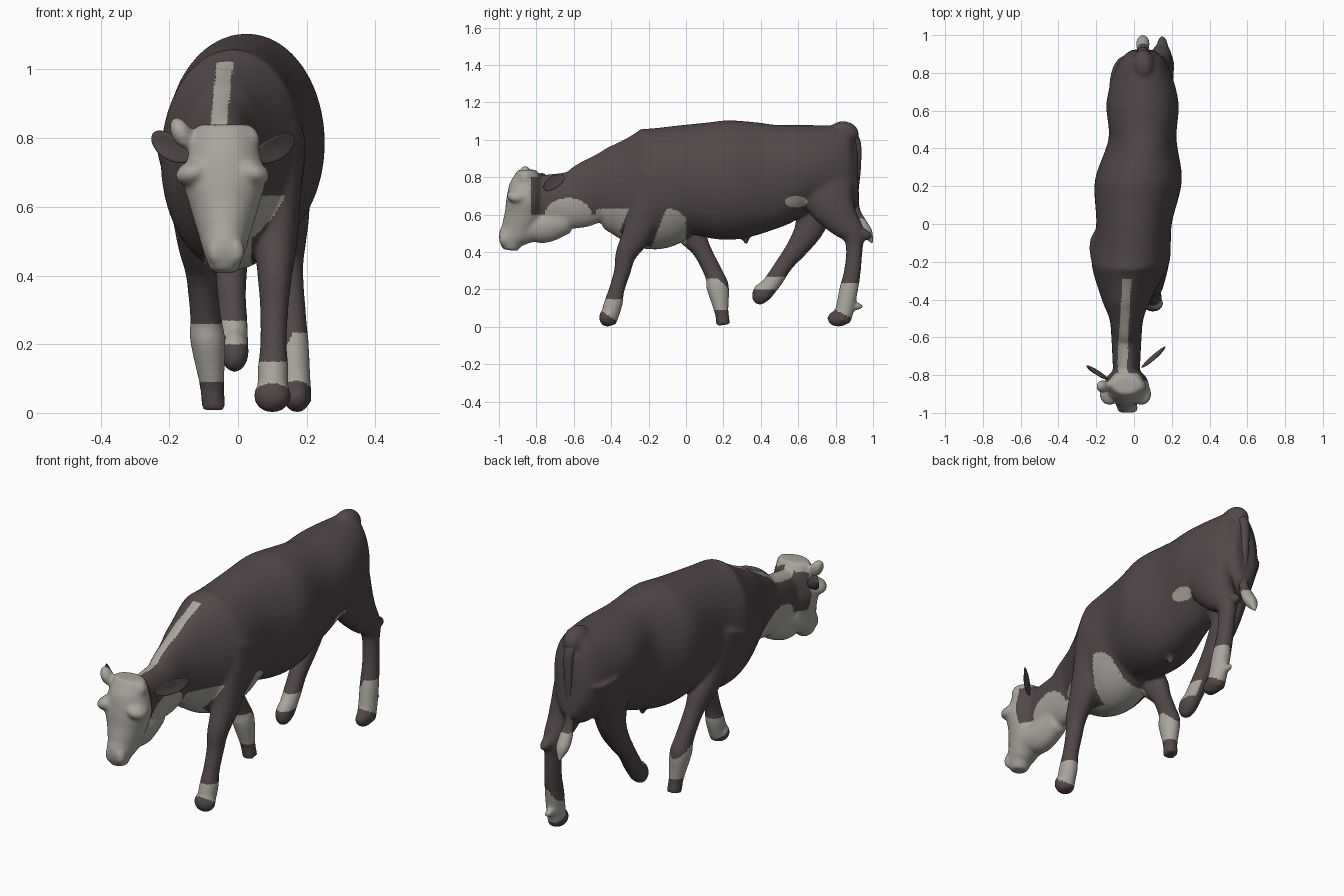
import bpy, bmesh, math
from mathutils import Vector

if "Cube" in bpy.data.objects:
    bpy.data.objects.remove(bpy.data.objects["Cube"], do_unlink=True)


def material(name, colour):
    mat = bpy.data.materials.new(name)
    mat.use_nodes = True
    mat.diffuse_color = (*colour, 1)
    mat.node_tree.nodes["Principled BSDF"].inputs["Base Color"].default_value = (*colour, 1)
    return mat


COAT = material("dark_brown_coat", (.085, .066, .066))
WHITE = material("off_white_hair", (.4, .38, .34))


def spline(points, steps=7):
    """Catmull-Rom refinement of (x, y, z, half_width, half_depth) points."""
    points = [Vector(point) for point in points]
    points = [points[0], *points, points[-1]]
    refined = []
    for before, start, end, after in zip(points, points[1:], points[2:], points[3:]):
        for step in range(steps):
            t = step / steps
            slope = (end - before) / 2
            next_slope = (after - start) / 2
            blend = t * t * (3 - 2 * t)
            refined.append(start.lerp(end, blend) + slope * t * (1 - t) ** 2
                           - next_slope * t * t * (1 - t))
    return refined + [points[-1]]


def loft(bm, points, sides=40):
    """Closed skin of elliptical rings set square to the path."""
    path = spline(points)
    rings = []
    for index, point in enumerate(path):
        tangent = path[min(index + 1, len(path) - 1)] - path[max(index - 1, 0)]
        across = Vector((0, -tangent[2], tangent[1])).normalized() * point[4]
        sideways = Vector((point[3], 0, 0))
        centre = Vector(point[:3])
        angles = [math.tau * side / sides for side in range(sides)]
        rings.append([bm.verts.new(centre + sideways * math.cos(angle) + across * math.sin(angle))
                      for angle in angles])
    faces = [bm.faces.new(rings[0]), bm.faces.new(rings[-1])]
    for low, high in zip(rings, rings[1:]):
        for side in range(sides):
            other = (side + 1) % sides
            faces.append(bm.faces.new((low[side], low[other], high[other], high[side])))
    bmesh.ops.recalc_face_normals(bm, faces=faces)


def ball(bm, centre, size, axis=(0, 0, 1)):
    """Ellipsoid whose local z follows the given axis."""
    turn = Vector(axis).to_track_quat('Z', 'Y')
    made = bmesh.ops.create_uvsphere(bm, u_segments=24, v_segments=14, radius=1)
    for vert in made["verts"]:
        vert.co = turn @ (vert.co * Vector(size)) + Vector(centre)


def leg(bm, hip_x, foot_x, path):
    """Leg along (y, z, half_depth); it leans from hip to foot, thick parts are flatter."""
    top, bottom = path[0][1], path[-1][1]
    points = []
    for y, z, depth in path:
        lean = ((top - z) / (top - bottom)) ** .7
        points.append((hip_x + (foot_x - hip_x) * lean, y, z, depth * (1.1 - 4 * depth), depth))
    loft(bm, points)


def finish(name, bm, is_white, voxel=None):
    """Make an object, optionally fuse its parts, and colour its faces by rule."""
    mesh = bpy.data.meshes.new(name)
    bm.to_mesh(mesh)
    bm.free()
    obj = bpy.data.objects.new(name, mesh)
    bpy.context.collection.objects.link(obj)
    if voxel:
        fuse = obj.modifiers.new("fuse", 'REMESH')
        fuse.mode = 'VOXEL'
        fuse.voxel_size = voxel
        relax = obj.modifiers.new("relax", 'SMOOTH')
        relax.factor = .5
        relax.iterations = 12
        graph = bpy.context.evaluated_depsgraph_get()
        mesh = bpy.data.meshes.new_from_object(obj.evaluated_get(graph))
        obj.modifiers.clear()
        obj.data = mesh
    mesh.materials.clear()
    mesh.materials.append(COAT)
    mesh.materials.append(WHITE)
    for face in mesh.polygons:
        face.material_index = int(is_white(face.center, face.normal))
        face.use_smooth = True


# Trunk and neck: the spine swings gently from side to side
trunk = [(-.8, .68, .07, .13), (-.6, .68, .08, .155), (-.5, .72, .09, .175), (-.4, .73, .13, .235),
         (-.2, .735, .205, .325), (0, .785, .2, .295), (.23, .785, .23, .32), (.45, .81, .18, .285),
         (.65, .85, .19, .23), (.85, .83, .13, .24), (.92, .83, .06, .17)]
bm = bmesh.new()
loft(bm, [(max(-.04, min(.045, y / 10)), y, z, width, depth) for y, z, width, depth in trunk])
ball(bm, (.05, .84, 1.03), (.06, .085, .07))
ball(bm, (.03, .32, .48), (.02, .02, .04))

# Head from poll to muzzle, jaw, brows, nostrils and horn buds
head = [(-.85, .84, .08, .05), (-.85, .77, .1, .09), (-.86, .68, .12, .1), (-.87, .6, .1, .1),
        (-.9, .52, .075, .09), (-.93, .47, .06, .075), (-.94, .41, .04, .04)]
jaw = [(-.64, .58, .06, .08), (-.75, .54, .07, .09), (-.83, .53, .07, .08), (-.92, .48, .05, .06)]
for shape in head, jaw:
    loft(bm, [(-.04, *ring) for ring in shape])
for side in -1, 1:
    ball(bm, (-.045 + side * .085, -.9, .7), (.06, .055, .035), (side, 0, 3))
    ball(bm, (-.035 + side * .03, -.975, .47), (.025, .025, .04))
ball(bm, (-.165, -.86, .815), (.035, .03, .05), (-.5, 0, 1))
ball(bm, (.03, -.86, .795), (.035, .035, .04))

# Front left leg planted forward, front right leg swept back
leg(bm, .12, .1, [(-.14, .8, .14), (-.21, .63, .1), (-.26, .5, .08), (-.32, .39, .057), (-.34, .3, .045),
                  (-.37, .2, .042), (-.39, .12, .05), (-.42, .02, .045)])
leg(bm, -.165, -.07, [(-.13, .78, .12), (-.05, .6, .09), (.04, .48, .07), (.09, .4, .05),
                      (.15, .28, .05), (.17, .21, .06), (.19, .08, .038), (.2, .01, .038)])
# Rear left leg planted back, rear right leg lifted
leg(bm, .11, .17, [(.72, .88, .17), (.76, .7, .14), (.82, .59, .1), (.89, .5, .065), (.9, .42, .045),
                   (.89, .3, .045), (.87, .2, .05), (.85, .1, .05), (.83, .03, .05)])
leg(bm, -.06, -.01, [(.72, .85, .17), (.69, .65, .11), (.66, .53, .08), (.6, .43, .06), (.53, .34, .047),
                     (.47, .25, .047), (.41, .17, .045)])
# Hooves, hock point and dewclaw
ball(bm, (.1, -.42, .05), (.055, .045, .05))
ball(bm, (.172, .815, .045), (.038, .06, .045))
ball(bm, (-.01, .405, .18), (.042, .05, .065), (0, .5, 1))
ball(bm, (.15, .94, .5), (.03, .06, .03), (0, .4, 1))
ball(bm, (.16, .91, .11), (.02, .04, .02))


def oval(across, up, wide, high):
    return (across / wide) ** 2 + (up / high) ** 2 < 1


def coat_pattern(place, normal):
    x, y, z = place
    # Face, throat and blaze
    if y < -.48 and z > .35:
        face = y < -.83
        throat = oval(y + .63, z - .58, .13, .11) or z < .6
        poll = z > .8 and y < -.79
        if face or throat or poll:
            return True
    if y < -.29 and normal.z > .2 and z > .75:
        return abs(x + .055 - (z - .85) / 10) < .024
    # Brisket around the front leg, and the flank spot
    if -.48 < y < 0 and -.1 < x and .4 < z < .63:
        on_leg = x > .04 and abs(y + .21 - (z - .62) * .4) < .1
        return not on_leg and z < .63 - 8 * max(0, y + .08) ** 2
    if x > .1 and oval(y - .59, z - .67, .06, .03):
        return True
    # Socks, with slanted lower edges on the planted feet
    if y < -.3:
        return .05 - (y + .4) * .7 < z < .15
    if y < .3:
        return x < 0 and .09 < z < .26 - .06 * max(0, normal.y)
    if y > .7:
        return .08 - (y - .82) / 2 < z < .23 + .06 * min(0, normal.x)
    return .2 < z < .27 and normal.x > normal.y - .3


finish("cow_body", bm, coat_pattern, voxel=.0085)

# Tail with a pale tuft
tail = [(.87, 1.04, .03), (.91, .98, .025), (.915, .85, .02), (.905, .72, .018), (.91, .62, .022),
        (.94, .55, .03), (.97, .5, .028), (.995, .45, .005)]
bm = bmesh.new()
loft(bm, [(.047, y, z, radius * 1.1, radius) for y, z, radius in tail])
finish("tail", bm, lambda place, normal: place.z < .58)

# Ears as upright leaves cupped towards the front
for name, root, tip in (("right_ear", (-.14, -.82, .74), (-.25, -.75, .81)),
                        ("left_ear", (.04, -.76, .74), (.165, -.65, .8))):
    root, tip = Vector(root), Vector(tip)
    axis = (tip - root) / 2
    turn = axis.to_track_quat('Z', 'Y')
    bm = bmesh.new()
    ball(bm, (0, 0, 0), (.011, .036, axis.length))
    for vert in bm.verts:
        vert.co.x -= math.copysign(9, axis.x) * vert.co.y ** 2
        vert.co = turn @ vert.co + (root + tip) / 2
    finish(name, bm, lambda place, normal: False)
